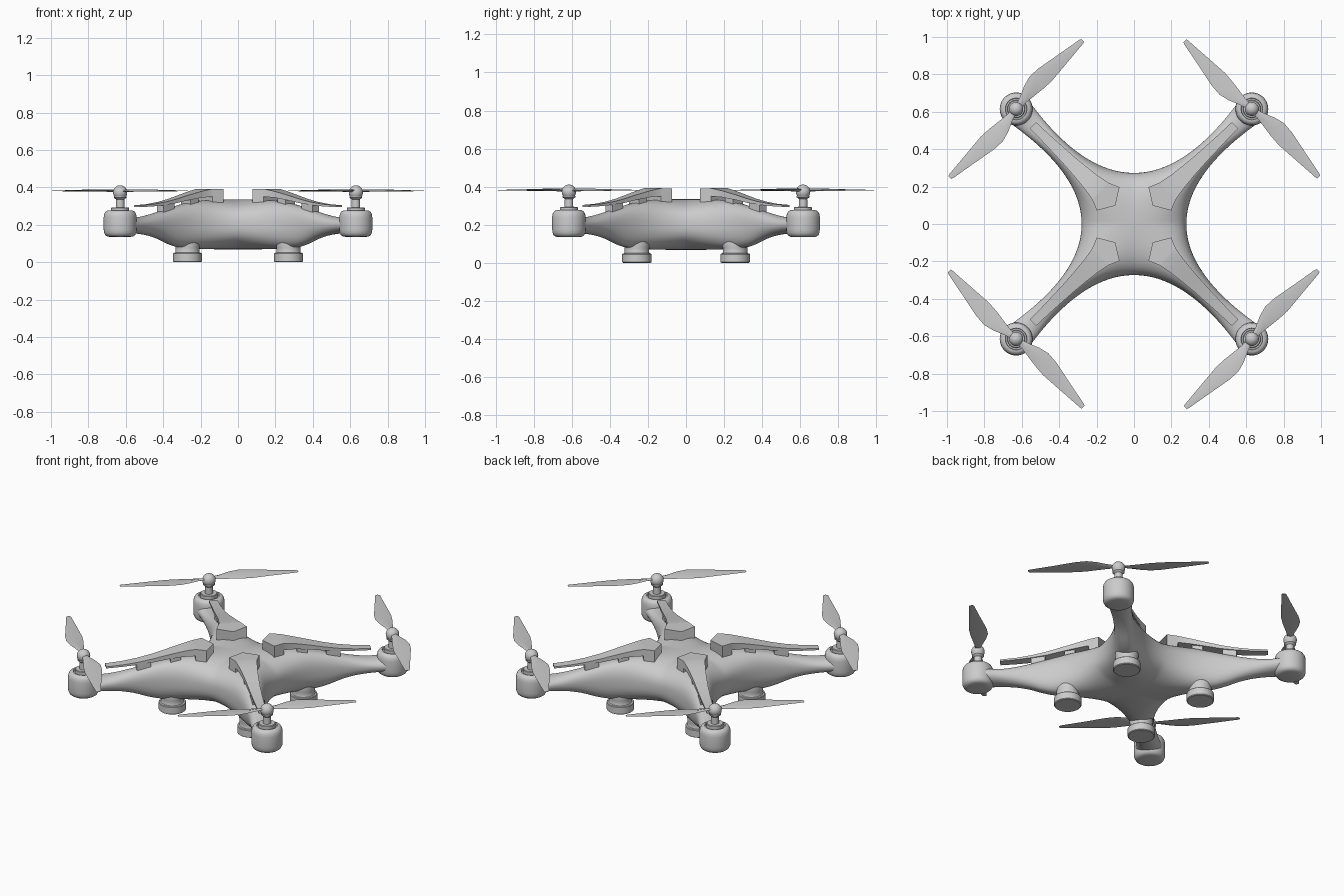
import bpy, bmesh
from math import sin, cos, pi, atan2, sqrt
from mathutils import Matrix

if "Cube" in bpy.data.objects:
    bpy.data.objects.remove(bpy.data.objects["Cube"])

MX, MY = 0.63, 0.615          # motor position
FX, FY = 0.27, 0.258          # foot position
CORNERS = [("front_right", 1, -1), ("front_left", -1, -1),
           ("back_right", 1, 1), ("back_left", -1, 1)]


def finish(bm, name, angle=35):
    bmesh.ops.recalc_face_normals(bm, faces=bm.faces)
    me = bpy.data.meshes.new(name)
    bm.to_mesh(me)
    bm.free()
    ob = bpy.data.objects.new(name, me)
    bpy.context.collection.objects.link(ob)
    bpy.ops.object.select_all(action='DESELECT')
    ob.select_set(True)
    bpy.context.view_layer.objects.active = ob
    bpy.ops.object.shade_smooth_by_angle(angle=angle * pi / 180)
    return ob


def add_loft(bm, rings):
    """Skin a list of closed rings and cap both ends."""
    vs = [[bm.verts.new(p) for p in r] for r in rings]
    n = len(rings[0])
    for a, b in zip(vs, vs[1:]):
        for i in range(n):
            j = (i + 1) % n
            bm.faces.new((a[i], a[j], b[j], b[i]))
    bm.faces.new(vs[0])
    bm.faces.new(vs[-1])


def revolve(name, profile, n=40):
    bm = bmesh.new()
    add_loft(bm, [[(r * cos(2 * pi * i / n), r * sin(2 * pi * i / n), z)
                   for i in range(n)] for r, z in profile])
    return finish(bm, name)


def curve(pts, x):
    """Smooth cubic through (x, y) points."""
    n = len(pts)
    i = max([k for k in range(n - 1) if pts[k][0] <= x] or [0])

    def slope(k):
        if k in (0, n - 1):
            return 0
        return (pts[k + 1][1] - pts[k - 1][1]) / (pts[k + 1][0] - pts[k - 1][0])
    (x0, y0), (x1, y1) = pts[i], pts[i + 1]
    h = x1 - x0
    t = min((x - x0) / h, 1)
    return ((2*t**3 - 3*t*t + 1) * y0 + (t**3 - 2*t*t + t) * h * slope(i)
            + (3*t*t - 2*t**3) * y1 + (t**3 - t*t) * h * slope(i + 1))


def at_corners(ob, x, y, turn=0, spin=True):
    """Copy a part to all four corners, turned along each arm."""
    base = ob.name
    for k, (tag, sx, sy) in enumerate(CORNERS):
        o = ob if k == 0 else ob.copy()
        if k:
            bpy.context.collection.objects.link(o)
        o.name = f"{base}_{tag}"
        o.location = (sx * x, sy * y, 0)
        if spin:
            o.rotation_euler.z = atan2(sy * MY, sx * MX) + turn


# Body shell: one eighth between the y axis and an arm's spine, repeated 8 times
TOP = [(0, .335), (.28, .329), (.42, .308), (.57, .275), (.71, .246), (.79, .238), (.86, .245)]
BOT = [(0, .068), (.28, .071), (.44, .08), (.52, .098), (.6, .125), (.7, .146), (.86, .157)]
K, A, XE = 30, 32, 0.56
grid = []
for k in range(K + 1):
    x = XE * k / K
    u = .86 * k / K
    sx = u / sqrt(2)
    oy = .28 + 1.25 * x * x
    e = 2 / (2.6 - .5 * k / K)
    row = []
    for a in range(A + 1):
        s, c = sin(pi * a / A), cos(pi * a / A)
        t = max(s, 0) ** e if 0 < a < A else 0
        zt, zb, zm = curve(TOP, u), curve(BOT, u), .2
        z = zm + ((zt - zm) if c > 0 else (zb - zm)) * (abs(c) ** e if a != A // 2 else 0)
        row.append((sx + (x - sx) * t, sx + (oy - sx) * t, z))
    grid.append(row)
bm = bmesh.new()
for swap in (0, 1):
    for sx in (1, -1):
        for sy in (1, -1):
            vs = [[bm.verts.new(((p[1] if swap else p[0]) * sx,
                                 (p[0] if swap else p[1]) * sy * .975, p[2]))
                   for p in r] for r in grid]
            for r, q in zip(vs, vs[1:]):
                for i in range(A):
                    bm.faces.new((r[i], r[i + 1], q[i + 1], q[i]))
bmesh.ops.remove_doubles(bm, verts=bm.verts, dist=1e-4)
bmesh.ops.dissolve_degenerate(bm, edges=bm.edges, dist=1e-5)
finish(bm, "body_shell", 50)

# Motor pods
pod = revolve("motor_pod", [(.055, .135), (.07, .138), (.08, .145), (.086, .158), (.088, .175),
                            (.088, .24), (.085, .258), (.078, .27), (.068, .276), (.058, .277),
                            (.056, .268), (.03, .268)])
at_corners(pod, MX, MY)

# Motor shafts with collar and round cap
ball = [(.038 * cos(a * pi / 16), .373 + .038 * sin(a * pi / 16)) for a in range(-3, 8)]
shaft = revolve("motor_shaft", [(.048, .26), (.048, .29), (.044, .293), (.023, .293), (.022, .335),
                                (.034, .345), (.034, .352)] + ball + [(.002, .411)], 28)
at_corners(shaft, MX, MY)

# Two-bladed propellers: (distance, trailing, leading, half thickness)
BLADE = [(.01, -.012, .014, .007), (.06, -.014, .03, .007), (.12, -.021, .056, .006),
         (.175, -.028, .07, .005), (.24, -.032, .066, .004), (.37, -.022, .041, .003),
         (.5, -.012, .017, .002), (.51, -.009, .012, .002)]
bm = bmesh.new()
for s in (1, -1):
    rings = []
    for a, b0, b1, t in BLADE:
        tilt = .13 - .18 * a
        prof = [(b0, 0), (b0 * .4 + b1 * .6, t), (b1, 0), (b0 * .4 + b1 * .6, -t)]
        rings.append([(s * a, s * b, .381 + b * tilt + z) for b, z in prof])
    add_loft(bm, rings)
at_corners(finish(bm, "propeller", 40), MX, MY, pi / 2)

# Raised arm covers: (distance, centre distance, half width, top, underside)
COVER = [(.193, .14, .087, .39, .315), (.25, .25, .063, .392, .315), (.252, .252, .062, .392, .35),
         (.32, .32, .05, .379, .345), (.41, .41, .04, .358, .331), (.49, .49, .034, .338, .316),
         (.57, .57, .03, .322, .306), (.66, .66, .026, .31, .298), (.755, .755, .024, .304, .294)]
bm = bmesh.new()
add_loft(bm, [[(u, -w, zt), (m, 0, zt), (u, w, zt), (u, w, zb), (m, 0, zb), (u, -w, zb)]
              for u, m, w, zt, zb in COVER])
# Struts between cover and arm
for u0, u1, w, zt, zb in [(.33, .39, .036, .35, .29), (.5, .58, .025, .314, .25)]:
    add_loft(bm, [[(u, -w, zt), (u, w, zt), (u, w, zb), (u, -w, zb)] for u in (u0, u1)])
at_corners(finish(bm, "arm_cover", 25), 0, 0)

# Round feet with necks
foot = revolve("foot", [(.072, 0), (.077, .004), (.077, .045), (.074, .049), (.066, .051),
                        (.064, .056), (.064, .078), (.067, .095), (.06, .13)])
at_corners(foot, FX, FY, spin=False)
